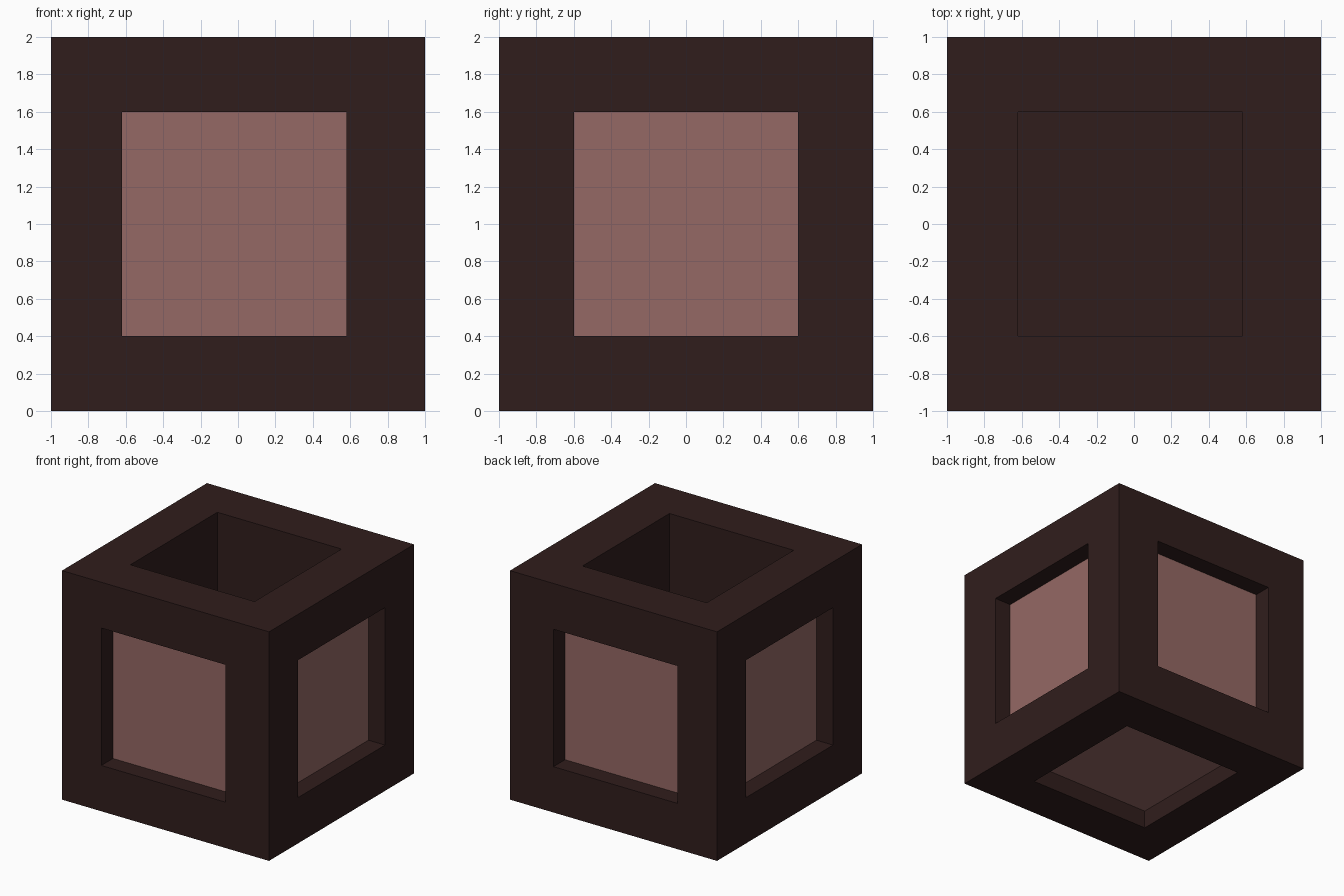
import bpy, bmesh
from mathutils import Vector

if "Cube" in bpy.data.objects:
    bpy.data.objects.remove(bpy.data.objects["Cube"])

SHIFT = Vector((-0.02, 0, 0))   # openings sit slightly off-centre in x
BORDER = 0.4                    # frame width around each opening
RECESS = 0.16                   # depth of the panel recesses
PIT = 1.6                       # depth of the open top


def material(name, rgb):
    m = bpy.data.materials.new(name)
    m.diffuse_color = (*rgb, 1)
    m.use_nodes = True
    m.node_tree.nodes["Principled BSDF"].inputs["Base Color"].default_value = m.diffuse_color
    return m


# Block with an inset opening on every face
bm = bmesh.new()
bmesh.ops.create_cube(bm, size=2)
bmesh.ops.translate(bm, verts=bm.verts, vec=(0, 0, 1))
bm.normal_update()
openings = list(bm.faces)
bmesh.ops.inset_individual(bm, faces=openings, thickness=BORDER, use_even_offset=True)
bm.normal_update()

# Push each opening inwards: shallow panels on five sides, deep pit on top
for face in openings:
    normal = face.normal.copy()
    if abs(normal.x) < 0.5:
        bmesh.ops.translate(bm, verts=face.verts, vec=SHIFT)
    is_top = normal.z > 0.5
    floor = bmesh.ops.extrude_discrete_faces(bm, faces=[face])["faces"][0]
    bmesh.ops.translate(bm, verts=floor.verts, vec=-normal * (PIT if is_top else RECESS))
    floor.material_index = 0 if is_top else 1

bmesh.ops.recalc_face_normals(bm, faces=bm.faces)
mesh = bpy.data.meshes.new("open_box")
bm.to_mesh(mesh)
bm.free()
mesh.materials.append(material("dark_frame", (0.03, 0.0125, 0.0118)))
mesh.materials.append(material("pink_panel", (0.30, 0.14, 0.128)))
bpy.context.collection.objects.link(bpy.data.objects.new("open_box", mesh))
